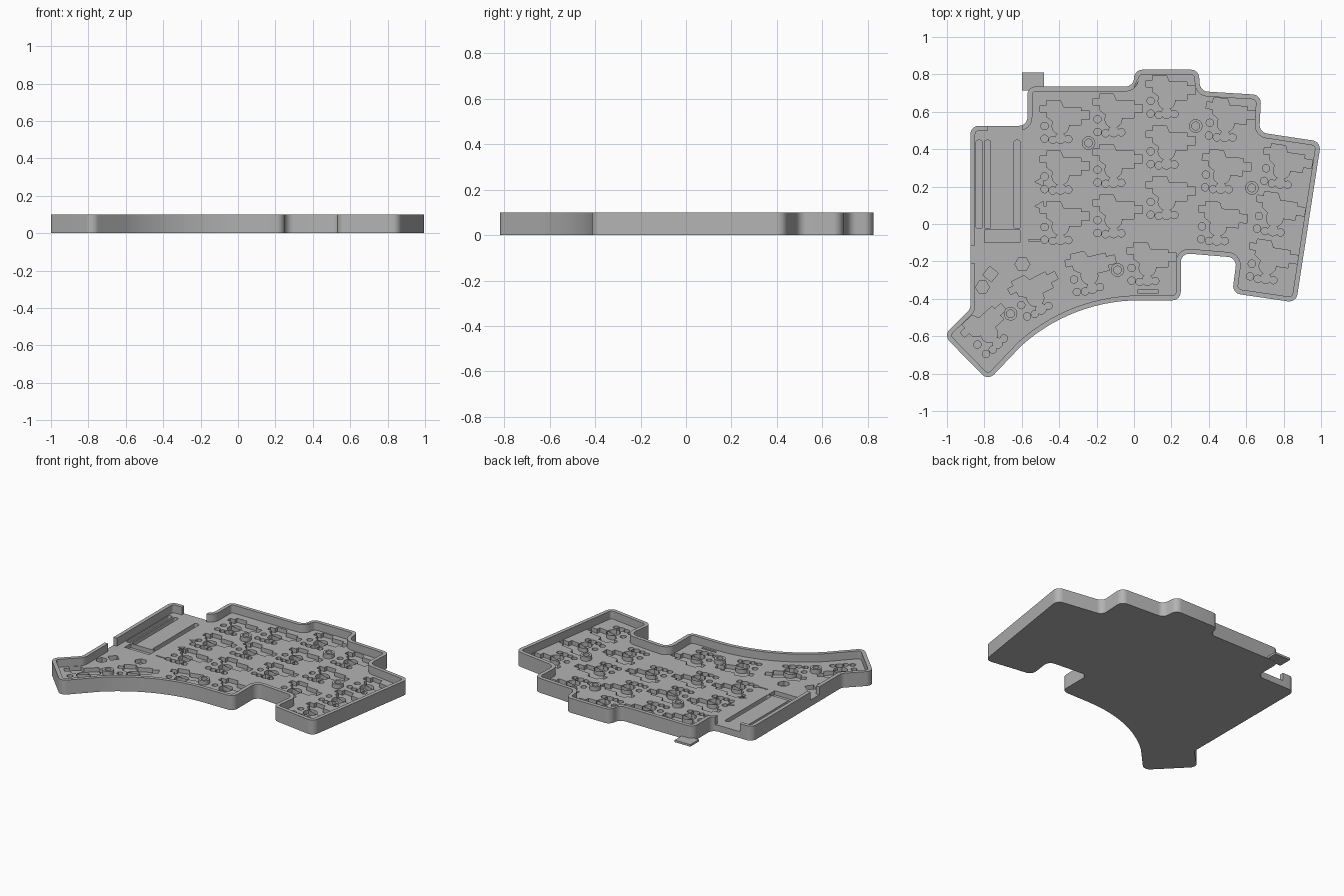
import bpy, bmesh
from math import sin, cos, pi, radians, tan
from mathutils import Vector, Matrix

cube = bpy.data.objects.get("Cube")
if cube:
    bpy.data.objects.remove(cube, do_unlink=True)

grey = bpy.data.materials.new("light grey plastic")
grey.use_nodes = True
colour = (0.45, 0.45, 0.45, 1)
grey.diffuse_color = colour
grey.node_tree.nodes["Principled BSDF"].inputs["Base Color"].default_value = colour

RIM, FLOOR, POCKET, WALL = 0.1, 0.045, 0.016, 0.026


def prisms(name, shapes, z0, z1):
    """One object holding an upright prism for each 2D outline."""
    bm = bmesh.new()
    for pts in shapes:
        face = bm.faces.new([bm.verts.new((p[0], p[1], z0)) for p in pts])
        top = bmesh.ops.extrude_face_region(bm, geom=[face])["geom"]
        bmesh.ops.translate(bm, vec=(0, 0, z1 - z0),
                            verts=[g for g in top if isinstance(g, bmesh.types.BMVert)])
    bmesh.ops.recalc_face_normals(bm, faces=bm.faces)
    mesh = bpy.data.meshes.new(name)
    bm.to_mesh(mesh)
    bm.free()
    mesh.materials.append(grey)
    obj = bpy.data.objects.new(name, mesh)
    bpy.context.collection.objects.link(obj)
    return obj


def activate(obj):
    bpy.ops.object.select_all(action='DESELECT')
    obj.select_set(True)
    bpy.context.view_layer.objects.active = obj


def cut(obj, shapes, z0, z1):
    cutter = prisms("cutter", shapes, z0, z1)
    cutter.hide_render = True
    mod = obj.modifiers.new("cut", 'BOOLEAN')
    mod.operation, mod.solver, mod.object = 'DIFFERENCE', 'EXACT', cutter
    mod.use_self = True
    activate(obj)
    bpy.ops.object.modifier_apply(modifier=mod.name)
    bpy.data.objects.remove(cutter, do_unlink=True)


def circle(x, y, r, n=20, turn=0.0):
    return [(x + r * cos(turn + 2 * pi * i / n), y + r * sin(turn + 2 * pi * i / n)) for i in range(n)]


def rect(x0, x1, y0, y1):
    return [(x0, y0), (x1, y0), (x1, y1), (x0, y1)]


def fillet(points, r, steps=8):
    """Round every marked corner of a closed outline."""
    out = []
    for i, p in enumerate(points):
        p = Vector(p)
        a = (Vector(points[i - 1]) - p).normalized()
        b = (Vector(points[(i + 1) % len(points)]) - p).normalized()
        half = a.angle(b) / 2
        if half > 1.4:
            out.append(p)
            continue
        start, end = p + a * r / tan(half), p + b * r / tan(half)
        centre = p + (a + b).normalized() * r / sin(half)
        u, v = start - centre, end - centre
        sweep = u.angle(v)
        for k in range(steps + 1):
            t = k / steps
            out.append(centre + (u * sin((1 - t) * sweep) + v * sin(t * sweep)) / sin(sweep))
    return out


def inset(points, d):
    """Offset a clockwise outline inward."""
    out = []
    for i, p in enumerate(points):
        a = (p - points[i - 1]).normalized()
        b = (points[(i + 1) % len(points)] - p).normalized()
        na, nb = Vector((a.y, -a.x)), Vector((b.y, -b.x))
        n = (na + nb).normalized()
        out.append(p + n * d / max(n.dot(na), 0.5))
    return out


# Case outline, clockwise from the rear left, with the swept thumb edge as an arc
outline = [(-0.875, 0.525), (-0.57, 0.525), (-0.57, 0.735), (0, 0.735), (0, 0.825),
           (0.345, 0.825), (0.355, 0.71), (0.68, 0.69), (0.67, 0.49), (1.0, 0.44),
           (0.867, -0.42), (0.525, -0.37), (0.55, -0.18), (0.25, -0.155), (0.25, -0.408)]
R = 0.944
outline += [(0.03 - R * sin(radians(a)), -0.408 - R * (1 - cos(radians(a)))) for a in range(0, 44, 3)]
outline += [(-0.78, -0.838), (-1.018, -0.595), (-0.875, -0.455)]
outer = fillet(outline, 0.045)

case = prisms("case_tray", [outer], 0, RIM)
cut(case, [inset(outer, WALL)], FLOOR, RIM + 0.1)

# Openings in the wall: connector at the rear, switch at the left
cut(case, [rect(-0.78, -0.595, 0.46, 0.56), rect(-0.93, -0.83, -0.21, -0.115)], FLOOR, RIM + 0.1)

# Key positions: x, y, turn in degrees
keys = [(x, y - 0.27 * i, 0) for x, y in ((-0.393, 0.524), (-0.11, 0.56), (0.174, 0.658)) for i in range(3)]
keys += [(0.49 - 0.021 * i, 0.535 - 0.277 * i, -4) for i in range(3)]
keys += [(0.79 - 0.038 * i, 0.285 - 0.255 * i, -8.5) for i in range(3)]
keys += [(0.072, -0.235, 0), (-0.238, -0.278, 13), (-0.527, -0.395, 27), (-0.774, -0.588, 42)]

# Socket pocket with its round pin holes
socket = [(-0.075, 0.135), (0, 0.135), (0.015, 0.1), (0.11, 0.1), (0.11, 0.08), (0.155, 0.08),
          (0.155, 0.035), (0.11, 0.035), (0.11, 0.006), (0.03, 0.006), (-0.035, 0.02),
          (-0.075, 0.05), (-0.075, 0.075), (-0.11, 0.075), (-0.11, 0.11), (-0.075, 0.11)]
key_shapes = [socket, circle(0, 0, 0.045, 24), circle(0, -0.066, 0.028), circle(-0.042, -0.075, 0.02, 12),
              circle(0.042, -0.07, 0.02, 12), circle(-0.085, 0, 0.02, 12), circle(-0.085, -0.068, 0.02, 12)]
pockets = []
for x, y, turn in keys:
    m = Matrix.Rotation(radians(turn), 2)
    pockets += [[m @ Vector(p) + Vector((x, y)) for p in shape] for shape in key_shapes]

# Controller bay slots and small part recesses
pockets += [fillet(rect(x, x + 0.034, -0.025, 0.448), 0.012, 4) for x in (-0.845, -0.8, -0.642)]
pockets += [rect(-0.8, -0.61, -0.1, -0.032), rect(0.02, 0.13, -0.368, -0.352), rect(-0.565, -0.5, -0.092, -0.084),
            circle(-0.81, -0.338, 0.037, 6), circle(-0.597, -0.215, 0.04, 6), circle(-0.767, -0.268, 0.042, 4, 0.1)]
pockets += [[(-0.53, y), (-0.485, y - 0.02), (-0.485, y + 0.025)] for y in (0.225, 0.095)]
cut(case, pockets, POCKET, FLOOR + 0.002)

# Hollow screw posts
posts = [(-0.243, 0.433), (0.33, 0.524), (0.63, 0.193), (-0.088, -0.246), (-0.66, -0.48)]
screw_posts = prisms("screw_posts", [circle(x, y, 0.036, 32) for x, y in posts], POCKET, 0.075)
cut(screw_posts, [circle(x, y, 0.021, 24) for x, y in posts], 0.03, 0.1)

# Thin tab behind the rear wall
tab = prisms("rear_tab", [rect(-0.6, -0.48, 0.715, 0.81)], 0.001, 0.015)

for obj in (case, screw_posts, tab):
    activate(obj)
    bpy.ops.object.shade_smooth_by_angle(angle=radians(30))
